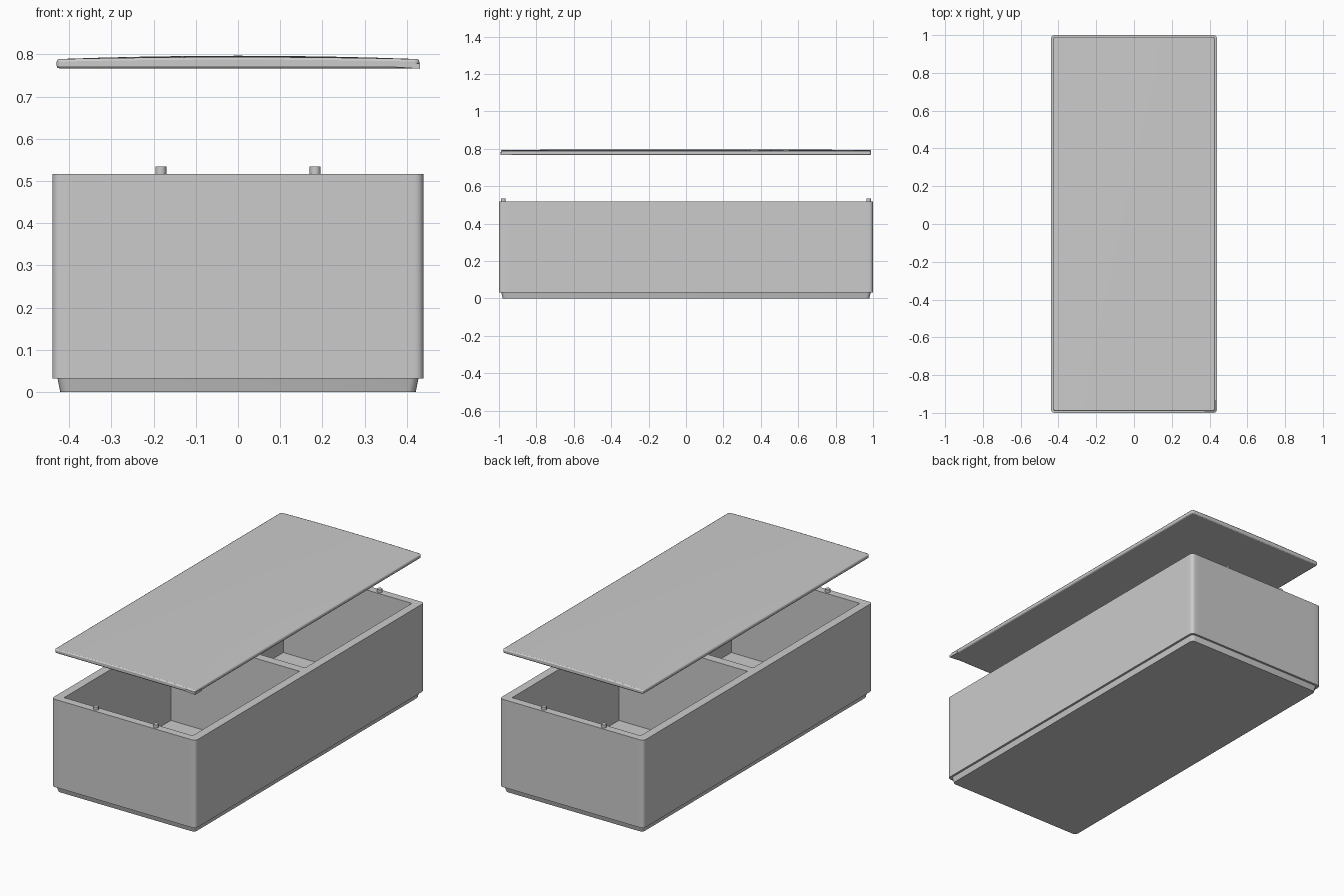
import bpy, bmesh, math
from mathutils import Vector

cube = bpy.data.objects.get("Cube")
if cube:
    bpy.data.objects.remove(cube, do_unlink=True)

grey = bpy.data.materials.new("plain grey")
grey.use_nodes = True
grey.diffuse_color = (0.6, 0.6, 0.6, 1)
grey.node_tree.nodes["Principled BSDF"].inputs["Base Color"].default_value = (0.6, 0.6, 0.6, 1)


def block(half_x, half_y, z0, z1, corner=0.0):
    """Box in bmesh form, with rounded upright edges."""
    bm = bmesh.new()
    bmesh.ops.create_cube(bm, size=2)
    for v in bm.verts:
        v.co = (v.co.x * half_x, v.co.y * half_y, z1 if v.co.z > 0 else z0)
    if corner:
        upright = [e for e in bm.edges if abs(e.verts[0].co.z - e.verts[1].co.z) > 1e-4]
        bmesh.ops.bevel(bm, geom=upright, offset=corner, segments=4, profile=0.5, affect='EDGES')
    return bm


def cut(bm, axis, positions):
    for p in positions:
        co, no = Vector(), Vector()
        co[axis], no[axis] = p, 1
        bmesh.ops.bisect_plane(bm, geom=bm.verts[:] + bm.edges[:] + bm.faces[:],
                               plane_co=co, plane_no=no)


def finish(bm, name, bevel=0.0, location=(0, 0, 0), angle=30):
    bmesh.ops.recalc_face_normals(bm, faces=bm.faces[:])
    mesh = bpy.data.meshes.new(name)
    bm.to_mesh(mesh)
    bm.free()
    mesh.materials.append(grey)
    ob = bpy.data.objects.new(name, mesh)
    ob.location = location
    bpy.context.collection.objects.link(ob)
    if bevel:
        mod = ob.modifiers.new("soft edges", 'BEVEL')
        mod.width, mod.segments, mod.limit_method = bevel, 2, 'ANGLE'
        mod.angle_limit = math.radians(50)
    bpy.ops.object.select_all(action='DESELECT')
    ob.select_set(True)
    bpy.context.view_layer.objects.active = ob
    bpy.ops.object.shade_smooth_by_angle(angle=math.radians(angle))
    return ob


# Open body: two compartments sunk into the top, leaving walls and a divider
HX, HY, TOP, FLOOR = 0.44, 1.0, 0.517, 0.035
INX, INY, DIV = 0.393, 0.957, 0.025
body = block(HX, HY, 0.032, TOP, 0.02)
cut(body, 0, (-INX, INX))
cut(body, 1, (-INY, -DIV, DIV, INY))
pockets = []
for f in body.faces:
    c = f.calc_center_median()
    if f.normal.z > 0.9 and abs(c.x) < INX and DIV < abs(c.y) < INY:
        pockets.append(f)
sunk = bmesh.ops.extrude_face_region(body, geom=pockets)["geom"]
for v in sunk:
    if isinstance(v, bmesh.types.BMVert):
        v.co.z = FLOOR
bmesh.ops.delete(body, geom=[f for f in pockets if f.is_valid], context='FACES')
finish(body, "box_body")

# Tapered foot under the body
foot = block(0.428, 0.988, 0, 0.032, 0.02)
for v in foot.verts:
    if v.co.z < 0.01:
        v.co.x *= 0.985
        v.co.y *= 0.992
finish(foot, "box_foot")

# Locating pegs on the two end walls
for sx, side in ((-1, "right"), (1, "left")):
    for sy, end in ((-1, "front"), (1, "back")):
        peg = bmesh.new()
        bmesh.ops.create_cone(peg, cap_ends=True, segments=16, radius1=0.013,
                              radius2=0.013, depth=0.02)
        finish(peg, f"peg_{end}_{side}", location=(sx * 0.183, sy * 0.977, 0.524))

# Floating lid with a faintly domed top
LX, LY = 0.43, 0.99
lid = block(LX, LY, 0.767, 0.789, 0.012)
steps = (-0.75, -0.5, -0.25, 0, 0.25, 0.5, 0.75)
cut(lid, 0, [LX * s for s in steps])
cut(lid, 1, [LY * s for s in steps])
for v in lid.verts:
    if v.co.z > 0.78:
        v.co.z += 0.008 * (1 - (v.co.x / LX) ** 2) * (1 - 0.4 * (v.co.y / LY) ** 2)
finish(lid, "lid", bevel=0.006, angle=40)

# Small catch under one front corner of the lid
catch = block(0.03, 0.03, -0.006, 0.006)
for v in catch.verts:
    if v.co.x < 0:
        v.co.z += 0.004
finish(catch, "lid_catch", location=(0.402, -0.962, 0.772))
